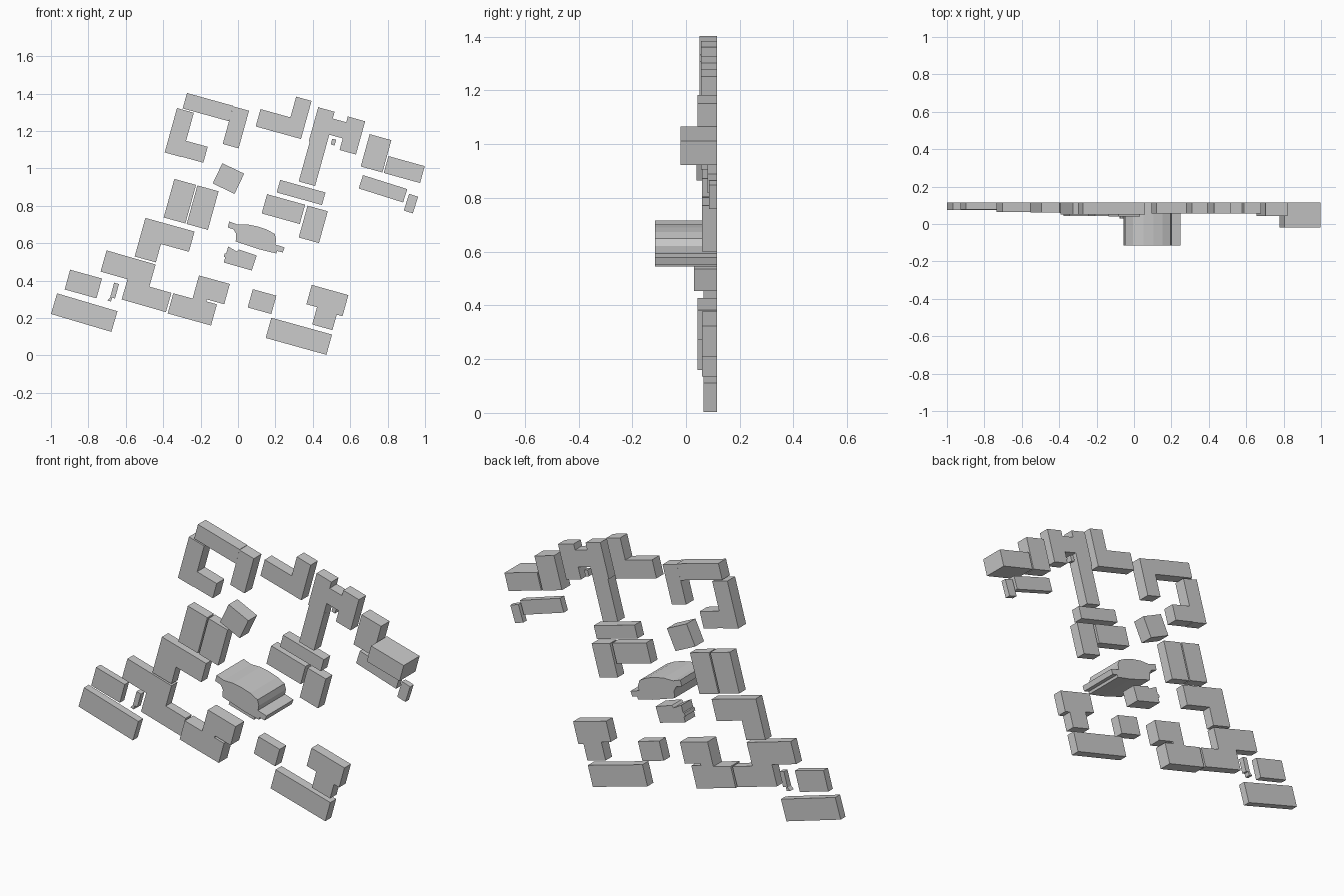
import bpy, bmesh, math

if "Cube" in bpy.data.objects:
    bpy.data.objects.remove(bpy.data.objects["Cube"])

S = 187.0            # plan units per model unit
BACK = 0.115         # common base plane of all buildings
TILT = 15.5          # street grid angle


def extrude(name, pts, front):
    """Prism from a plan outline (right, down) between BACK and front."""
    bm = bmesh.new()
    face = bm.faces.new([bm.verts.new(((x - 238.3) / S, BACK, (356 - y) / S)) for x, y in pts])
    top = bmesh.ops.extrude_face_region(bm, geom=[face])["geom"]
    for v in top:
        if isinstance(v, bmesh.types.BMVert):
            v.co.y = front
    bmesh.ops.recalc_face_normals(bm, faces=bm.faces)
    mesh = bpy.data.meshes.new(name)
    bm.to_mesh(mesh)
    bm.free()
    ob = bpy.data.objects.new(name, mesh)
    bpy.context.collection.objects.link(ob)


def walk(name, x, y, steps, front, tilt=TILT):
    """Right-angled outline: steps alternate along and across the street grid."""
    c, s = math.cos(math.radians(tilt)), math.sin(math.radians(tilt))
    pts = [(x, y)]
    for i, d in enumerate(steps):
        x, y = (x + d * c, y + d * s) if i % 2 == 0 else (x + d * s, y - d * c)
        pts.append((x, y))
    extrude(name, pts, front)


def block(name, x, y, w, h, front, tilt=TILT):
    walk(name, x, y, [w, h, -w], front, tilt)


# lower left quarter
block("west_long_house", 51.3, 314.5, 63, 21.5, 0.075, 16.5)
block("west_short_house", 65, 290, 33, 20.5, 0.078)
walk("west_shed", 107.5, 301, [4, 4, 3, 15, -5, -15.5], 0.085)
walk("west_stepped_house", 122, 300, [46, 20, -23, 23, -51, -22, 28], 0.065, 16)
walk("west_corner_house", 135, 257, [22, 19, 29, 21, -51], 0.062)
block("twin_house_left", 164, 218, 22.5, 40, 0.06)
block("twin_house_right", 187, 224.5, 22, 40, 0.06)
block("turned_house", 213, 184, 24.2, 22.4, 0.04, 25.5)
walk("south_court_house", 168, 314, [45, 22, -11, 2, 18, 21, -32, -24, -20], 0.042)

# upper courtyard
block("court_left_wing", 165, 153, 17.5, 46, 0.05)
block("court_top_wing", 183, 109, 48, 16, 0.05)
block("court_bottom_wing", 181, 157, 23.5, 16.5, 0.05)
block("court_right_wing", 223, 144.5, 16.5, 39, 0.05)

# upper right quarter
walk("north_corner_house", 256, 127, [47, 39.5, -16, -21.5, -31], 0.055)
walk("north_notched_house", 309, 142, [18, 12, 14, -12, 17, 34.5, -18, -6, -14, 7, -17], 0.055)
block("north_leg_wing", 299, 182, 17, 41.5, 0.055)
block("north_shed", 331, 145, 4, 6, 0.085)
block("east_house", 361, 167, 22.5, 33.5, 0.043)
block("east_tall_house", 384, 173.5, 37.7, 17.5, -0.02)
block("east_long_house", 359, 189, 46.5, 14, 0.08, 17.5)
block("east_small_house", 404, 211, 9.5, 17.5, 0.085, 18)

# middle
block("middle_long_house", 277, 193, 47, 13, 0.06)
block("middle_house", 262, 214, 39.5, 20, 0.06)
block("middle_upright_house", 299, 238, 21, 33, 0.06)
extrude("tall_hall", [(228, 228), (229.5, 222), (237.5, 225), (248, 225), (258, 227),
                      (267, 230), (275, 234.5), (276.5, 240), (275.5, 245), (285, 248),
                      (283, 253), (277.5, 251.5), (276.5, 254), (260, 250), (236, 242),
                      (236.5, 234.5), (234, 230)], -0.115)
extrude("small_hall", [(224, 263), (225.5, 258), (224, 257), (225, 254), (226.5, 254),
                       (228.5, 247), (237, 252), (239, 250), (257, 256), (252, 271)], 0.03)

# lower right quarter
block("south_small_house", 248, 308, 24.5, 19, 0.06)
block("south_long_house", 266, 338.5, 63, 21, 0.065)
walk("south_stepped_house", 312.5, 325, [21, 16, 6, 22, -38, -20, 11], 0.06)
